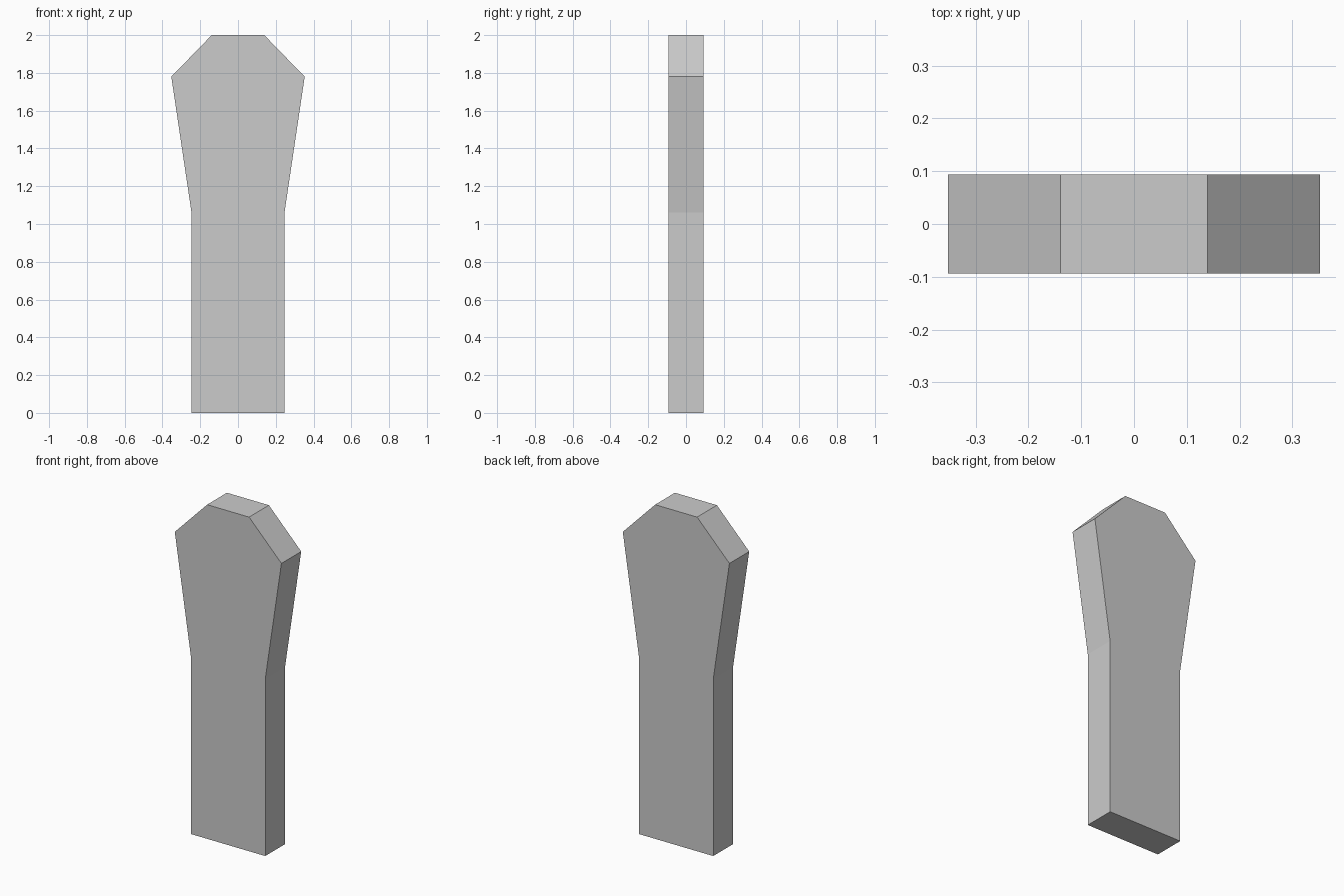
import bpy
import bmesh

if "Cube" in bpy.data.objects:
    bpy.data.objects.remove(bpy.data.objects["Cube"])

HALF_DEPTH = 0.0935

# Right half of the front outline (x, z), bottom to top
half = [(0.246, 0.0), (0.246, 1.06), (0.353, 1.78), (0.139, 2.0)]
outline = half + [(-x, z) for x, z in reversed(half)]

# Flat slab: front face extruded straight back
bm = bmesh.new()
front = bm.faces.new([bm.verts.new((x, -HALF_DEPTH, z)) for x, z in outline])
back = bmesh.ops.extrude_face_region(bm, geom=[front], use_keep_orig=True)
moved = [v for v in back["geom"] if isinstance(v, bmesh.types.BMVert)]
bmesh.ops.translate(bm, verts=moved, vec=(0, 2 * HALF_DEPTH, 0))
bmesh.ops.recalc_face_normals(bm, faces=bm.faces)

mesh = bpy.data.meshes.new("flared_slab")
bm.to_mesh(mesh)
bm.free()
bpy.context.collection.objects.link(bpy.data.objects.new("flared_slab", mesh))
